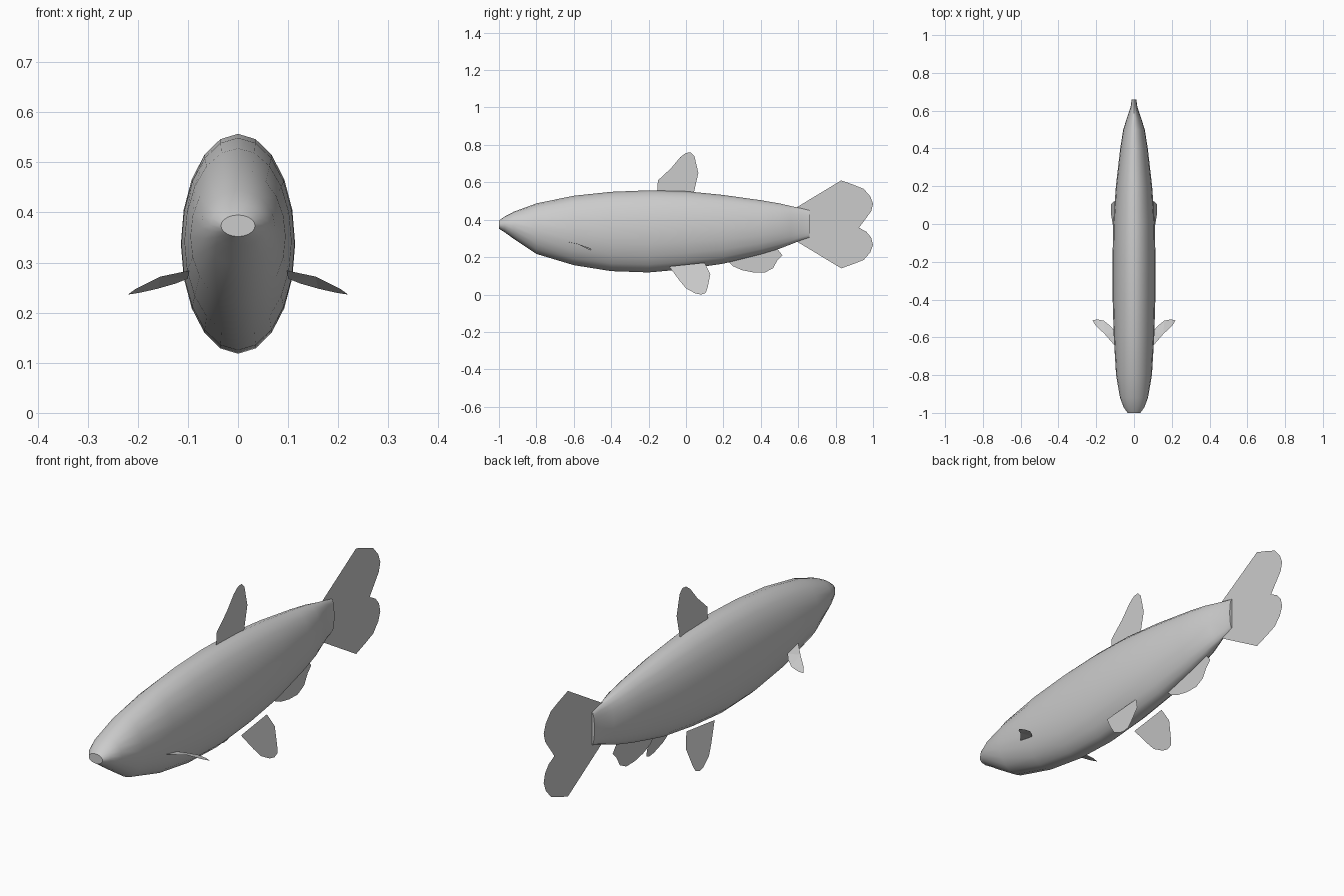
import bpy, bmesh, math

cube = bpy.data.objects.get("Cube")
if cube:
    bpy.data.objects.remove(cube, do_unlink=True)

grey = bpy.data.materials.new("light_grey")
grey.use_nodes = True
COLOUR = (0.6, 0.6, 0.6, 1)
grey.diffuse_color = COLOUR
grey.node_tree.nodes["Principled BSDF"].inputs["Base Color"].default_value = COLOUR


def make_object(name, bm):
    mesh = bpy.data.meshes.new(name)
    bm.to_mesh(mesh)
    bm.free()
    mesh.materials.append(grey)
    ob = bpy.data.objects.new(name, mesh)
    bpy.context.collection.objects.link(ob)
    return ob


def make_fin(name, points):
    """Flat sheet from an outline of 3D points."""
    bm = bmesh.new()
    face = bm.faces.new([bm.verts.new(p) for p in points])
    bmesh.ops.triangulate(bm, faces=[face])
    return make_object(name, bm)


def make_pair(name, points):
    make_fin("left_" + name, points)
    make_fin("right_" + name, [(-x, y, z) for x, y, z in reversed(points)])


# Body: elliptical stations (y, top, bottom, half width), lofted and capped
STATIONS = [
    (-1.0, .395, .352, .034), (-.97, .417, .333, .055), (-.92, .443, .297, .074),
    (-.8, .487, .217, .095), (-.6, .528, .157, .107), (-.4, .549, .125, .113),
    (-.2, .557, .118, .114), (0, .552, .136, .11), (.2, .532, .165, .096),
    (.4, .504, .215, .073), (.5, .487, .245, .057), (.56, .473, .268, .038),
    (.62, .46, .292, .018), (.66, .45, .305, .012),
]
SIDES = 20
bm = bmesh.new()
rings = []
for y, top, bottom, half in STATIONS:
    ring = []
    for i in range(SIDES):
        a = math.tau * i / SIDES
        z = (top + bottom) / 2 + (top - bottom) / 2 * math.cos(a)
        ring.append(bm.verts.new((half * math.sin(a), y, z)))
    rings.append(ring)
for r, s in zip(rings, rings[1:]):
    for i in range(SIDES):
        j = (i + 1) % SIDES
        bm.faces.new((r[i], r[j], s[j], s[i]))
bm.faces.new(rings[0])
bm.faces.new(rings[-1])
bmesh.ops.recalc_face_normals(bm, faces=bm.faces)
body = make_object("body", bm)
bpy.ops.object.select_all(action="DESELECT")
body.select_set(True)
bpy.context.view_layer.objects.active = body
bpy.ops.object.shade_smooth_by_angle(angle=math.radians(50))

# Dorsal fin
dorsal = [(-.155, .54), (-.15, .61), (-.08, .675), (-.03, .735), (0, .757),
          (.025, .76), (.045, .74), (.066, .65), (.04, .535)]
make_fin("dorsal_fin", [(0, y, z) for y, z in dorsal])

# Anal fin
anal = [(.21, .19), (.25, .152), (.3, .13), (.36, .118), (.42, .117),
        (.465, .14), (.49, .185), (.515, .21), (.48, .255)]
make_fin("anal_fin", [(0, y, z) for y, z in anal])

# Tail fin: upper lobe mirrored to the lower lobe
MID = .375
lobe = [(.59, .09), (.83, .235), (.9, .21), (.95, .19), (.985, .15),
        (1, .11), (.99, .07), (.965, .04), (.925, .018)]
tail = [(0, y, MID + h) for y, h in lobe] + [(0, .915, MID)]
tail += [(0, y, MID - h) for y, h in reversed(lobe)]
make_fin("tail_fin", tail)

# Pelvic fins, splayed outward as they drop
pelvic = [(-.09, .15), (-.035, .075), (0, .033), (.05, .006), (.08, 0),
          (.105, .008), (.115, .035), (.13, .11), (.1, .17)]
make_pair("pelvic_fin", [(.123 - .3 * z, y, z) for y, z in pelvic])

# Pectoral fins
make_pair("pectoral_fin", [
    (.098, -.648, .284), (.155, -.583, .272), (.205, -.535, .247),
    (.22, -.51, .236), (.195, -.505, .24), (.16, -.512, .248),
    (.125, -.54, .258), (.1, -.57, .268)])
